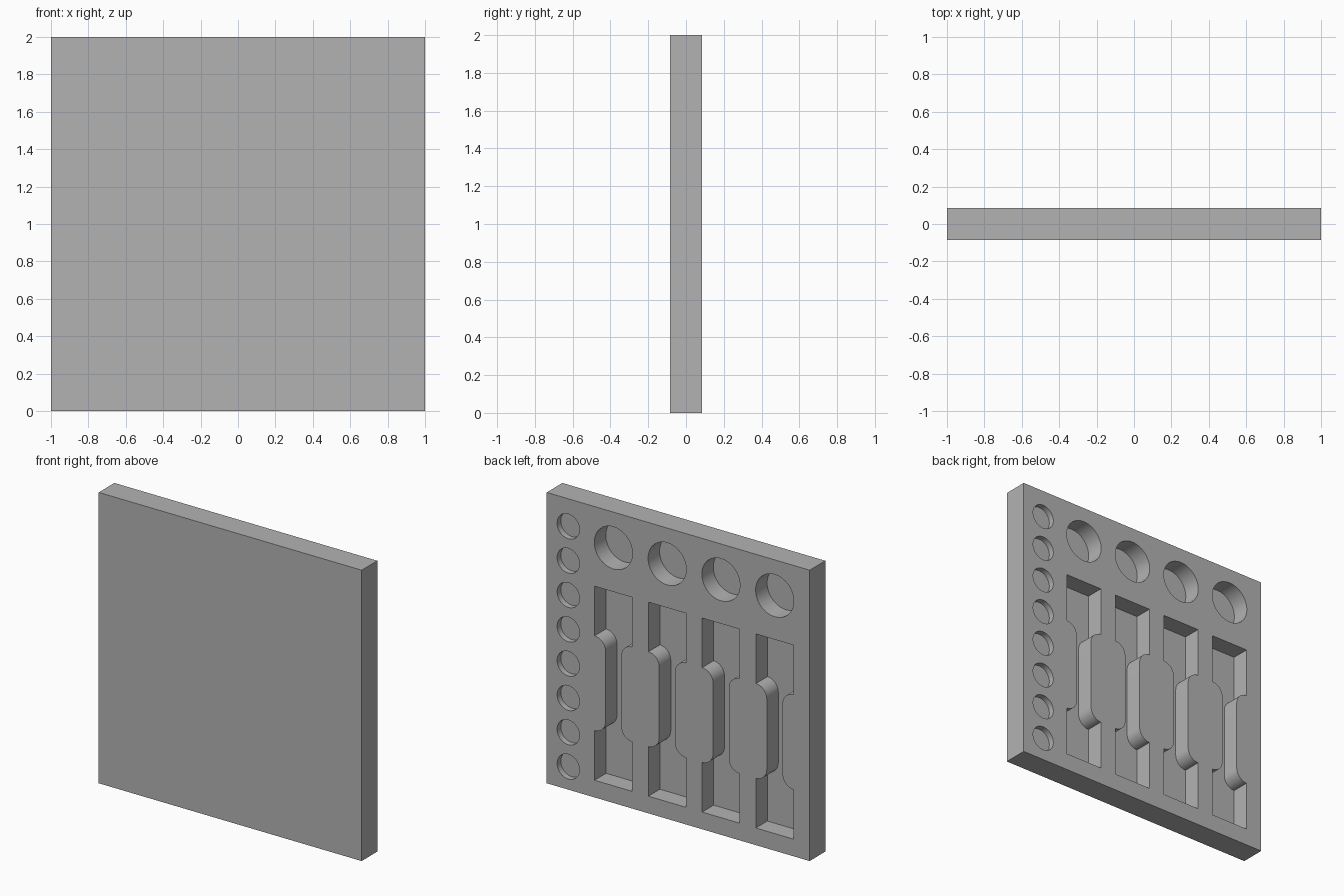
import bpy
import bmesh
from math import cos, sin, pi, radians

default = bpy.data.objects.get("Cube")
if default:
    bpy.data.objects.remove(default, do_unlink=True)

HALF_T = 0.085      # half thickness of the slab
DEEP = 0.125        # slots and large wells
SHALLOW = 0.04      # small wells

grey = bpy.data.materials.new("light_grey")
grey.use_nodes = True
grey.diffuse_color = (0.45, 0.45, 0.45, 1)
grey.node_tree.nodes["Principled BSDF"].inputs["Base Color"].default_value = (0.45, 0.45, 0.45, 1)


def finish(bm, name):
    bmesh.ops.recalc_face_normals(bm, faces=bm.faces)
    mesh = bpy.data.meshes.new(name)
    bm.to_mesh(mesh)
    bm.free()
    mesh.materials.append(grey)
    obj = bpy.data.objects.new(name, mesh)
    bpy.context.collection.objects.link(obj)
    return obj


def pocket(bm, outline, depth):
    """Add a prism reaching from the pocket floor to beyond the back face."""
    floor = bm.faces.new([bm.verts.new((x, HALF_T - depth, z)) for x, z in outline])
    top = bmesh.ops.extrude_face_region(bm, geom=[floor])["geom"]
    verts = [g for g in top if isinstance(g, bmesh.types.BMVert)]
    bmesh.ops.translate(bm, verts=verts, vec=(0, depth + 0.05, 0))


def arc(cx, cz, r, start, end, steps):
    angles = [radians(start + (end - start) * i / steps) for i in range(steps + 1)]
    return [(cx + r * cos(a), cz + r * sin(a)) for a in angles]


def circle(cx, cz, r, n=64):
    return arc(cx, cz, r, 0, 360, n)[:-1]


def slot(cx, cz, half_w, half_h, grip_h, r):
    """Rectangle pinched at mid-height by a rounded grip on each side."""
    right = [(half_w, -half_h)]
    right += arc(half_w, -grip_h + r, r, 270, 180, 12)
    right += arc(half_w, grip_h - r, r, 180, 90, 12)
    right += [(half_w, half_h)]
    left = [(-x, -z) for x, z in right]
    return [(cx + x, cz + z) for x, z in right + left]


# Slab
bm = bmesh.new()
bmesh.ops.create_cube(bm, size=1)
bmesh.ops.scale(bm, vec=(2, 2 * HALF_T, 2), verts=bm.verts)
bmesh.ops.translate(bm, vec=(0, 0, 1), verts=bm.verts)
tray = finish(bm, "tray")

# Pockets in the back face
bm = bmesh.new()
for i in range(8):
    pocket(bm, circle(0.836, 0.158 + 0.236 * i, 0.085), SHALLOW)
for i in range(4):
    x = 0.493 - 0.409 * i
    pocket(bm, circle(x, 1.754, 0.145), DEEP)
    pocket(bm, slot(x, 0.785, 0.143, 0.667, 0.326, 0.083), DEEP)
cutter = finish(bm, "pocket_cutter")

# Cut the pockets and shade
cut = tray.modifiers.new("pockets", "BOOLEAN")
cut.operation = "DIFFERENCE"
cut.solver = "EXACT"
cut.object = cutter
bpy.ops.object.select_all(action="DESELECT")
tray.select_set(True)
bpy.context.view_layer.objects.active = tray
bpy.ops.object.modifier_apply(modifier=cut.name)
bpy.data.objects.remove(cutter, do_unlink=True)
bpy.ops.object.shade_smooth_by_angle(angle=radians(30))
